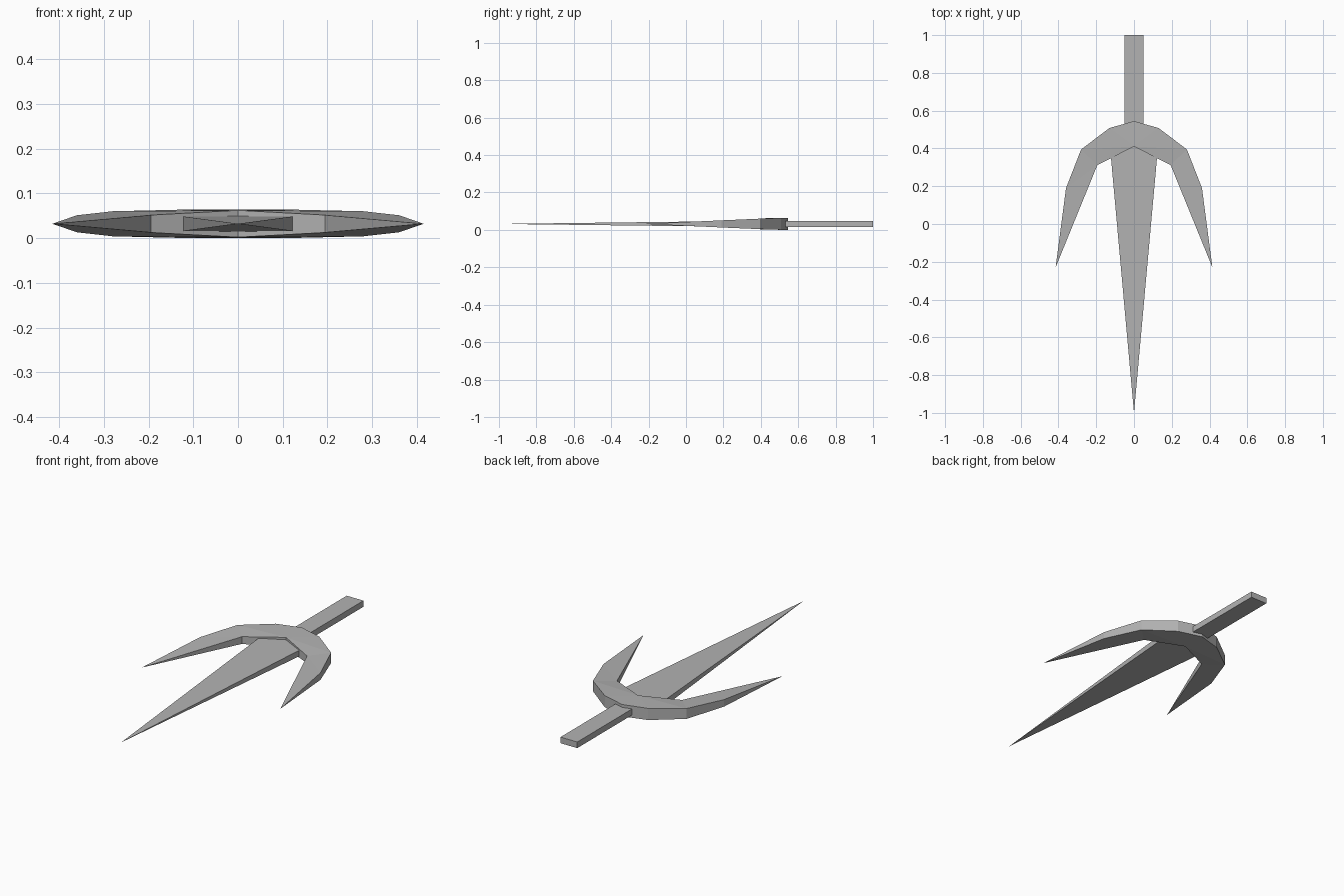
import bpy, bmesh

if "Cube" in bpy.data.objects:
    bpy.data.objects.remove(bpy.data.objects["Cube"])

MID = 0.032  # height of the symmetry plane

steel = bpy.data.materials.new("grey_steel")
steel.diffuse_color = (0.45, 0.45, 0.45, 1)
steel.use_nodes = True
steel.node_tree.nodes["Principled BSDF"].inputs["Base Color"].default_value = steel.diffuse_color


def make(name, verts, faces):
    mesh = bpy.data.meshes.new(name)
    mesh.from_pydata(verts, [], faces)
    bm = bmesh.new()
    bm.from_mesh(mesh)
    bmesh.ops.remove_doubles(bm, verts=bm.verts, dist=1e-5)
    bmesh.ops.recalc_face_normals(bm, faces=bm.faces)
    bm.to_mesh(mesh)
    bm.free()
    mesh.materials.append(steel)
    obj = bpy.data.objects.new(name, mesh)
    bpy.context.collection.objects.link(obj)
    return obj


def section(w, y, h):
    """Rectangle across the weapon at a given y."""
    return [(-w, y, MID - h), (w, y, MID - h), (w, y, MID + h), (-w, y, MID + h)]


# Central blade: long four-sided spike, its root buried in the guard
make("blade", section(0.129, 0.43, 0.0172) + [(0, -1, MID)],
     [(0, 1, 2, 3), (0, 1, 4), (1, 2, 4), (2, 3, 4), (3, 0, 4)])

# Handle: flat bar
make("handle", section(0.05, 0.45, 0.0165) + section(0.05, 1.0, 0.0165),
     [(0, 1, 2, 3), (4, 5, 6, 7)] + [(i, (i + 1) % 4, (i + 1) % 4 + 4, i + 4) for i in range(4)])

# Curved guard: right half outline as (x, y, half thickness), thinning to the prong tip
outline = [(0, 0.545, 0.032), (0.13, 0.508, 0.0315), (0.28, 0.395, 0.028),
           (0.36, 0.19, 0.019), (0.415, -0.23, 0.0),
           (0.194, 0.312, 0.0195), (0, 0.41, 0.03)]
n = len(outline)
verts = [(x, y, MID + s * h) for s in (1, -1) for x, y, h in outline]
caps = [(0, 1, 6), (1, 2, 6), (2, 5, 6), (2, 3, 5), (3, 4, 5)]
faces = caps + [tuple(i + n for i in c) for c in caps]
faces += [(i, i + 1, i + 1 + n, i + n) for i in (0, 1, 2, 5)]
faces += [(3, 4, 3 + n), (4, 5, 5 + n)]
# Point the shared tip triangles at the single tip vertex
tip = n + 4
faces = [tuple(4 if i == tip else i for i in f) for f in faces]
guard = make("guard", verts, faces)
mirror = guard.modifiers.new("mirror", 'MIRROR')
mirror.use_axis[0] = True
mirror.use_clip = True
